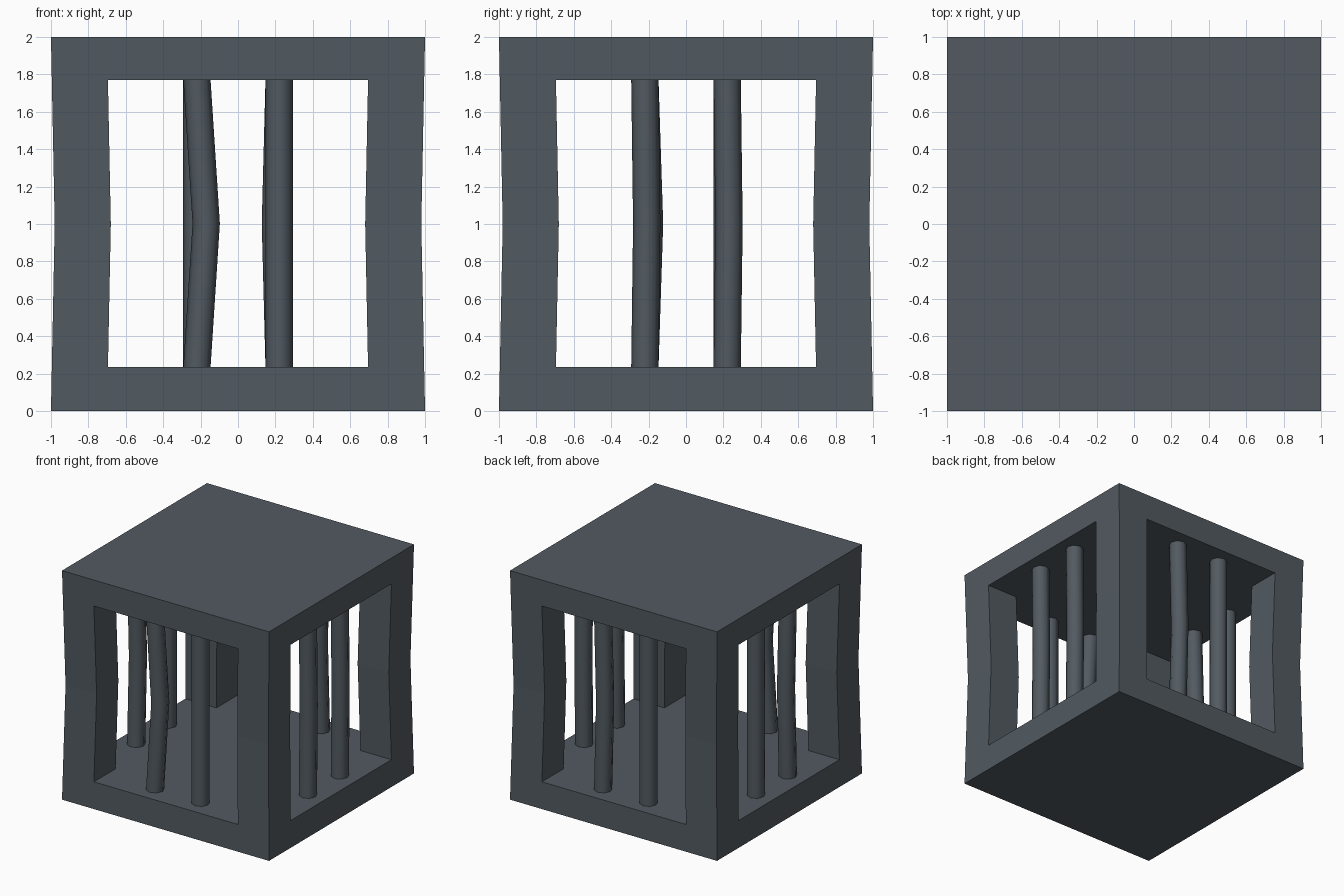
import bpy
import bmesh
import math
from mathutils import Vector

cube = bpy.data.objects.get("Cube")
if cube:
    bpy.data.objects.remove(cube, do_unlink=True)

# Dark iron colour
iron = bpy.data.materials.new("dark_slate_iron")
iron.use_nodes = True
colour = (0.084, 0.102, 0.119, 1)
iron.diffuse_color = colour
iron.node_tree.nodes["Principled BSDF"].inputs["Base Color"].default_value = colour

FLOOR, CEILING = 0.235, 1.77


def add_object(name, bm):
    mesh = bpy.data.meshes.new(name)
    bm.to_mesh(mesh)
    bm.free()
    mesh.materials.append(iron)
    obj = bpy.data.objects.new(name, mesh)
    bpy.context.collection.objects.link(obj)
    return obj


# Cage frame: floor and roof slabs with four square corner posts, one closed skin
cuts = (-1, -0.7, 0.7, 1)
levels = (0, FLOOR, 1, CEILING, 2)


def solid(i, j, k):
    if not (0 <= i < 3 and 0 <= j < 3 and 0 <= k < 4):
        return False
    return k in (0, 3) or (i != 1 and j != 1)


bm = bmesh.new()
for i in range(3):
    for j in range(3):
        for k in range(4):
            if not solid(i, j, k):
                continue
            for axis in range(3):
                for side in (0, 1):
                    near = [i, j, k]
                    near[axis] += 2 * side - 1
                    if solid(*near):
                        continue
                    face = []
                    for u, v in ((0, 0), (1, 0), (1, 1), (0, 1)):
                        c = [i, j, k]
                        c[axis] += side
                        c[(axis + 1) % 3] += u
                        c[(axis + 2) % 3] += v
                        face.append(bm.verts.new((cuts[c[0]], cuts[c[1]], levels[c[2]])))
                    bm.faces.new(face if side else face[::-1])
bmesh.ops.remove_doubles(bm, verts=bm.verts, dist=0.001)

# Posts lean inward slightly towards mid height
for v in bm.verts:
    pull = 0.02 * (1 - abs(v.co.z - 1))
    v.co.x -= math.copysign(pull, v.co.x)
    v.co.y -= math.copysign(pull, v.co.y)
bmesh.ops.recalc_face_normals(bm, faces=bm.faces)
add_object("cage_frame", bm)


# Bars: two in each opening, some bent at mid height
def add_bar(name, x, y, bend):
    bm = bmesh.new()
    bmesh.ops.create_cone(bm, cap_ends=True, segments=8, radius1=0.073,
                          radius2=0.073, depth=CEILING - FLOOR + 0.01)
    bmesh.ops.bisect_plane(bm, geom=bm.verts[:] + bm.edges[:] + bm.faces[:],
                           plane_co=(0, 0, 0), plane_no=(0, 0, 1))
    for v in bm.verts:
        if abs(v.co.z) < 0.01:
            v.co += Vector((bend[0], bend[1], 0))
        v.co += Vector((x, y, (FLOOR + CEILING) / 2))
    obj = add_object(name, bm)
    bpy.ops.object.select_all(action="DESELECT")
    obj.select_set(True)
    bpy.context.view_layer.objects.active = obj
    bpy.ops.object.shade_smooth_by_angle(angle=math.radians(50))


A, B = 0.22, 0.83
add_bar("front_bar_right", -A, -B, (0.05, 0))
add_bar("front_bar_left", A, -B, (0, 0))
add_bar("back_bar_right", -A, B, (0, 0))
add_bar("back_bar_left", A, B, (-0.02, 0))
add_bar("right_bar_front", -B, -A, (0, 0.025))
add_bar("right_bar_back", -B, A, (0, 0))
add_bar("left_bar_front", B, -A, (0, 0.01))
add_bar("left_bar_back", B, A, (0, 0.01))
